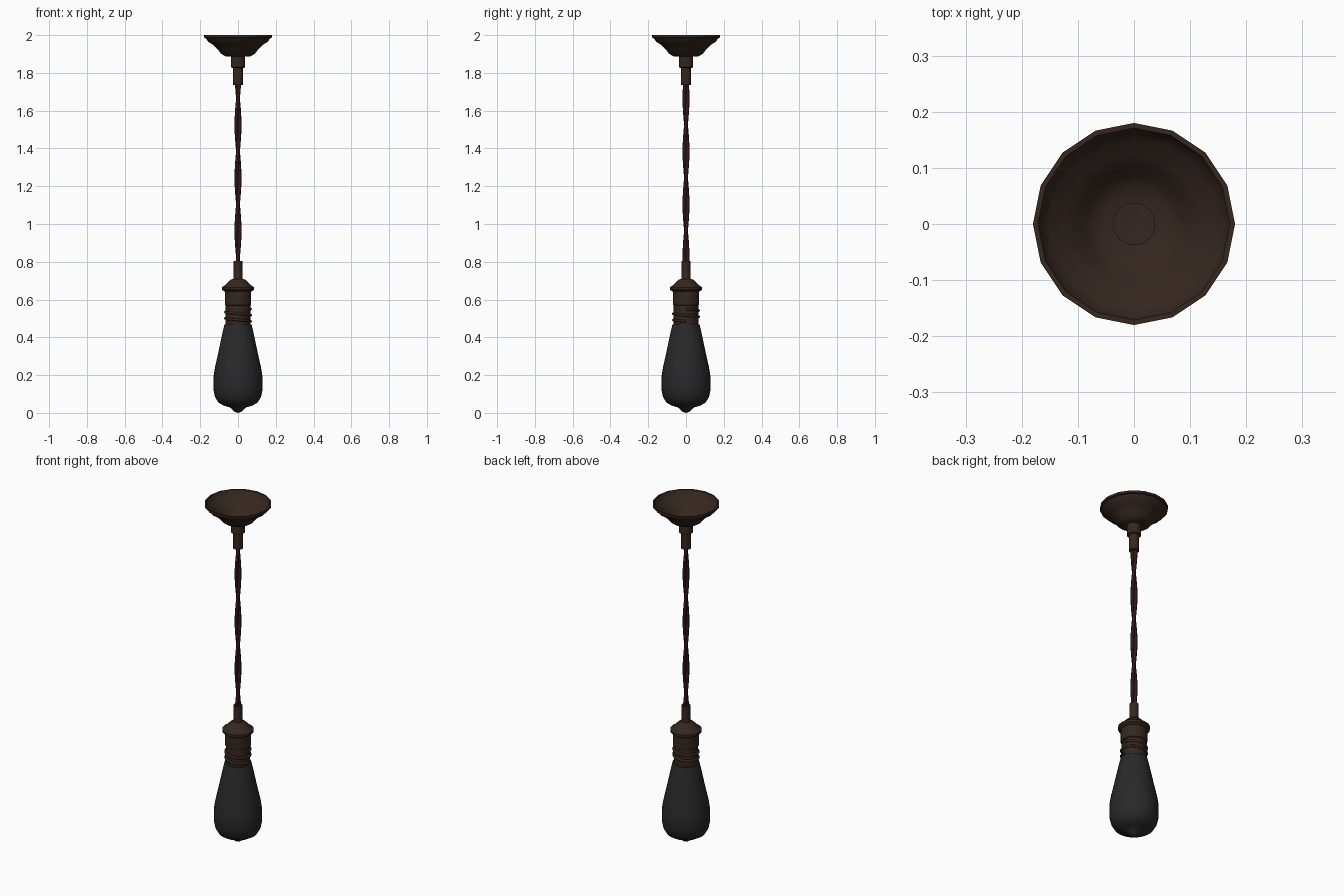
import bpy, bmesh, math
from math import sin, cos, pi

if "Cube" in bpy.data.objects:
    bpy.data.objects.remove(bpy.data.objects["Cube"])

SIDES = 16


def material(name, rgb):
    m = bpy.data.materials.new(name)
    m.diffuse_color = (*rgb, 1)
    m.use_nodes = True
    m.node_tree.nodes["Principled BSDF"].inputs["Base Color"].default_value = m.diffuse_color
    return m


bronze = material("dark_bronze", (0.035, 0.020, 0.014))
fabric = material("dark_red_fabric", (0.030, 0.008, 0.010))
glass = material("smoked_glass", (0.022, 0.022, 0.022))


def finish(name, bm, mat, angle=40):
    bmesh.ops.remove_doubles(bm, verts=bm.verts, dist=1e-5)
    bmesh.ops.recalc_face_normals(bm, faces=bm.faces)
    me = bpy.data.meshes.new(name)
    bm.to_mesh(me)
    bm.free()
    ob = bpy.data.objects.new(name, me)
    bpy.context.collection.objects.link(ob)
    me.materials.append(mat)
    bpy.ops.object.select_all(action='DESELECT')
    ob.select_set(True)
    bpy.context.view_layer.objects.active = ob
    bpy.ops.object.shade_smooth_by_angle(angle=math.radians(angle))
    return ob


def lathe(name, profile, mat, sides=SIDES, angle=40):
    """Revolve (radius, z) points around the z axis."""
    bm = bmesh.new()
    vs = [bm.verts.new((r, 0, z)) for r, z in profile]
    es = [bm.edges.new(p) for p in zip(vs, vs[1:])]
    bmesh.ops.spin(bm, geom=vs + es, cent=(0, 0, 0), axis=(0, 0, 1),
                   angle=2 * pi, steps=sides, use_merge=True)
    return finish(name, bm, mat, angle)


def tube(name, points, radius, mat, sides=8, angle=60):
    """Sweep a round section along points."""
    cu = bpy.data.curves.new(name, 'CURVE')
    cu.dimensions = '3D'
    cu.bevel_depth = radius
    cu.bevel_resolution = sides // 2 - 2
    cu.use_fill_caps = True
    sp = cu.splines.new('POLY')
    sp.points.add(len(points) - 1)
    for p, co in zip(sp.points, points):
        p.co = (*co, 1)
    ob = bpy.data.objects.new(name, cu)
    bpy.context.collection.objects.link(ob)
    bpy.ops.object.select_all(action='DESELECT')
    ob.select_set(True)
    bpy.context.view_layer.objects.active = ob
    bpy.ops.object.convert(target='MESH')
    ob = bpy.context.object
    ob.data.materials.clear()
    ob.data.materials.append(mat)
    bpy.ops.object.shade_smooth_by_angle(angle=math.radians(angle))


# Ceiling canopy: thin bowl, open at the top
lathe("ceiling_canopy", [
    (0.022, 1.887), (0.065, 1.887), (0.09, 1.902), (0.108, 1.926),
    (0.13, 1.947), (0.158, 1.965), (0.172, 1.985), (0.18, 1.987), (0.18, 2.0),
    (0.171, 2.0), (0.166, 1.985), (0.152, 1.969), (0.125, 1.952),
    (0.102, 1.931), (0.085, 1.908), (0.062, 1.893), (0.022, 1.893)], bronze)

# Stepped cord grip under the canopy
lathe("canopy_cord_grip", [
    (0.0, 1.892), (0.022, 1.897), (0.038, 1.897), (0.038, 1.83),
    (0.027, 1.825), (0.027, 1.735), (0.0, 1.735)], bronze)

# Two cords twisted around each other
TOP, BOTTOM, TURN = 1.76, 0.78, 0.56
STEPS = 28
for i in range(2):
    pts = []
    for k in range(STEPS + 1):
        z = TOP + (BOTTOM - TOP) * k / STEPS
        a = 2 * pi * (z - 1.525) / TURN + pi * i
        pts.append((0.0085 * cos(a), 0.0085 * sin(a), z))
    tube(f"twisted_cord_{i + 1}", pts, 0.010, fabric)

# Lamp holder: sleeve, flared cap and body
lathe("lamp_holder", [
    (0.0, 0.805), (0.024, 0.805), (0.024, 0.71), (0.038, 0.706),
    (0.055, 0.69), (0.07, 0.675), (0.085, 0.665), (0.085, 0.652),
    (0.07, 0.642), (0.07, 0.572), (0.065, 0.568), (0.065, 0.465),
    (0.0, 0.465)], bronze)

# Raised screw thread winding round the holder
thread = []
for k in range(2 * 20 + 1):
    a = 2 * pi * k / 20
    thread.append((0.067 * cos(a), 0.067 * sin(a), 0.55 - 0.055 * k / 40 * 1.2))
tube("screw_thread", thread, 0.007, bronze)

# Teardrop bulb with a small tip
lathe("bulb", [
    (0.0, 0.47), (0.072, 0.468), (0.083, 0.42), (0.104, 0.32), (0.122, 0.24),
    (0.130, 0.19), (0.130, 0.125), (0.122, 0.085), (0.104, 0.055),
    (0.075, 0.038), (0.045, 0.03), (0.031, 0.019), (0.018, 0.006),
    (0.0, 0.0)], glass, sides=32, angle=60)
